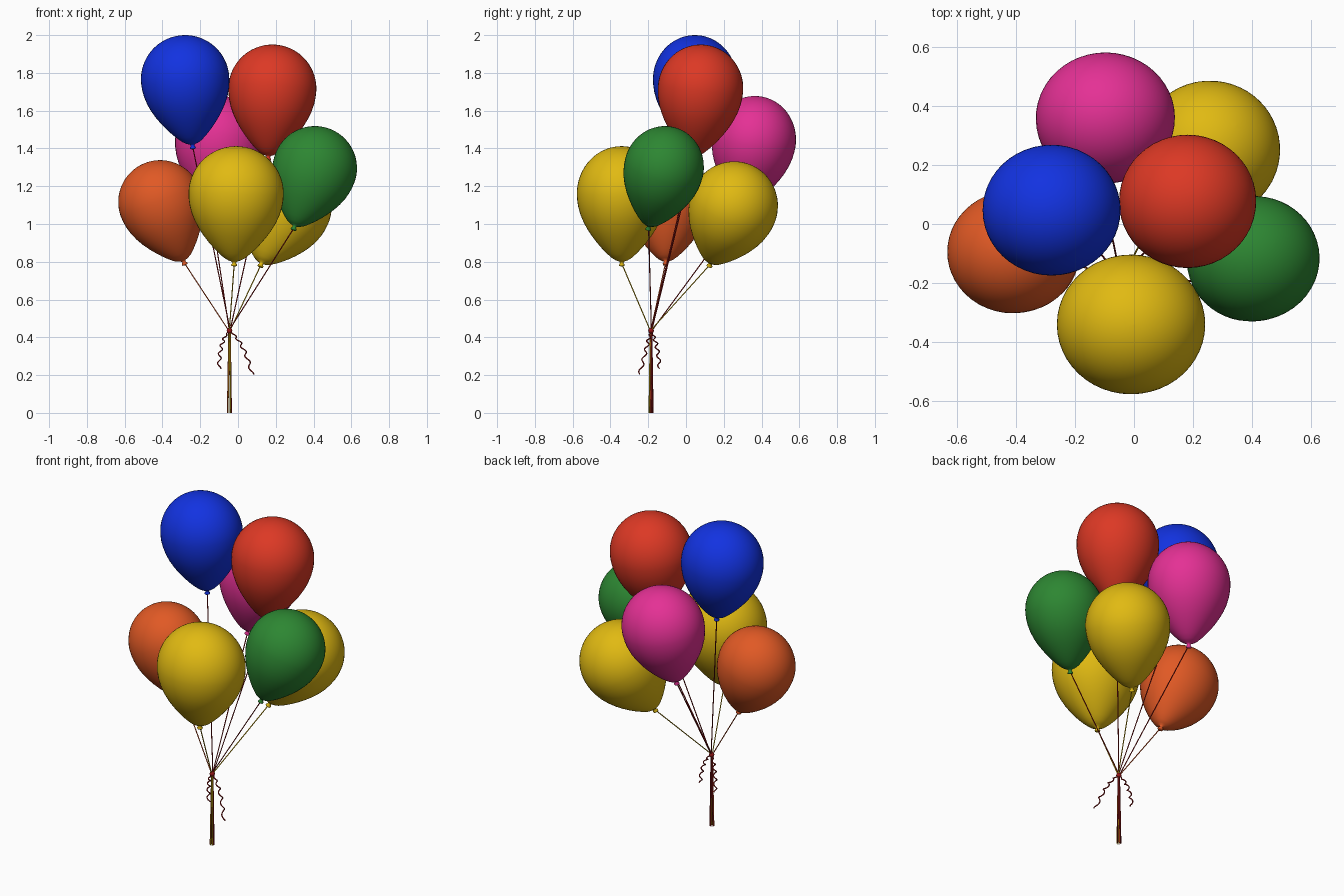
import bpy, bmesh, math
from mathutils import Vector

if "Cube" in bpy.data.objects:
    bpy.data.objects.remove(bpy.data.objects["Cube"])

KNOT = Vector((-0.045, -0.185, 0.435))
COLOURS = {
    "blue": (0.006, 0.032, 0.75), "red": (0.72, 0.04, 0.018),
    "yellow": (0.75, 0.49, 0.006), "green": (0.026, 0.24, 0.032),
    "pink": (0.78, 0.03, 0.3), "orange": (0.75, 0.1, 0.018),
    "dark red": (0.3, 0.008, 0.008),
}
MATS = {}
for name, rgb in COLOURS.items():
    MATS[name] = bpy.data.materials.new(name)
    MATS[name].diffuse_color = (*rgb, 1)


def lathe(name, profile, colour, sides=48):
    """Surface of revolution about z; profile runs bottom to top, ends closed."""
    bm = bmesh.new()
    rings = []
    for r, z in profile:
        rings.append([bm.verts.new((r * math.cos(2 * math.pi * i / sides),
                                    r * math.sin(2 * math.pi * i / sides), z))
                      for i in range(sides)])
    for a, b in zip(rings, rings[1:]):
        for i in range(sides):
            j = (i + 1) % sides
            bm.faces.new((a[i], a[j], b[j], b[i]))
    bm.faces.new(rings[0][::-1])
    bm.faces.new(rings[-1])
    me = bpy.data.meshes.new(name)
    bm.to_mesh(me)
    bm.free()
    me.shade_smooth()
    me.materials.append(MATS[colour])
    ob = bpy.data.objects.new(name, me)
    bpy.context.collection.objects.link(ob)
    return ob


def tube(name, points, radius, colour):
    """Round cord through the points, turned into a mesh."""
    cu = bpy.data.curves.new(name, 'CURVE')
    cu.dimensions = '3D'
    cu.bevel_depth = radius
    cu.bevel_resolution = 2
    cu.use_fill_caps = True
    sp = cu.splines.new('POLY')
    sp.points.add(len(points) - 1)
    for p, co in zip(sp.points, points):
        p.co = (*co, 1)
    cu.materials.append(MATS[colour])
    ob = bpy.data.objects.new(name, cu)
    bpy.context.collection.objects.link(ob)
    bpy.ops.object.select_all(action='DESELECT')
    ob.select_set(True)
    bpy.context.view_layer.objects.active = ob
    bpy.ops.object.convert(target='MESH')


# lower half of the balloon: (radius, depth) as fractions of R and of lower length
LOWER = [(0.06, 1.0), (0.13, 0.985), (0.22, 0.95), (0.33, 0.885), (0.44, 0.81),
         (0.55, 0.725), (0.66, 0.63), (0.76, 0.53), (0.85, 0.42), (0.92, 0.31),
         (0.97, 0.19), (0.993, 0.09)]


def balloon(name, colour, centre, neck, rx, ry):
    centre, neck = Vector(centre), Vector(neck)
    axis = centre - neck
    low = axis.length - 0.012
    prof = [(0.006, -low - 0.026), (0.015, -low - 0.024), (0.016, -low - 0.018),
            (0.009, -low - 0.008)]                      # tied lip
    prof += [(r * rx, -d * low) for r, d in LOWER]
    prof += [(rx * math.cos(a), rx * math.sin(a))
             for a in (math.radians(t) for t in range(0, 90, 5))]
    prof.append((0.002, rx))
    ob = lathe(name, prof, colour)
    ob.scale = (1, ry / rx, 1)
    ob.rotation_mode = 'QUATERNION'
    ob.rotation_quaternion = Vector((0, 0, 1)).rotation_difference(axis)
    ob.location = centre


# name, colour, string colour, centre, neck, x radius, y radius
BALLOONS = [
    ("blue_balloon", "blue", "dark red", (-0.28, 0.047, 1.766), (-0.24, 0.045, 1.41), 0.234, 0.222),
    ("red_balloon", "red", "dark red", (0.182, 0.077, 1.717), (0.16, 0.04, 1.35), 0.233, 0.226),
    ("pink_balloon", "pink", "dark red", (-0.097, 0.36, 1.442), (-0.145, 0.3, 1.09), 0.236, 0.222),
    ("green_balloon", "green", "dark red", (0.407, -0.117, 1.296), (0.297, -0.198, 0.98), 0.223, 0.211),
    ("orange_balloon", "orange", "orange", (-0.412, -0.095, 1.116), (-0.285, -0.108, 0.795), 0.222, 0.208),
    ("front_yellow_balloon", "yellow", "yellow", (-0.01, -0.341, 1.16), (-0.02, -0.34, 0.79), 0.252, 0.237),
    ("back_yellow_balloon", "yellow", "yellow", (0.257, 0.252, 1.093), (0.122, 0.127, 0.785), 0.239, 0.234),
]
for i, (name, col, scol, centre, neck, rx, ry) in enumerate(BALLOONS):
    balloon(name, col, centre, neck, rx, ry)
    # string from lip to knot, then hanging tail down to the ground
    a = 2 * math.pi * i / len(BALLOONS)
    off = Vector((math.cos(a), math.sin(a), 0))
    foot = Vector((-0.046, -0.185, 0)) + off * 0.011
    tube(name.replace("balloon", "string"),
         [neck, KNOT + off * 0.004, foot], 0.003, scol)

# knot: small wrapped band
knot = lathe("knot", [(0.006, -0.014), (0.013, -0.009), (0.015, 0),
                      (0.013, 0.009), (0.006, 0.014)], "dark red", 16)
knot.location = KNOT


# two curly ribbon ends
def ribbon(name, mid, end):
    mid, end = Vector(mid), Vector(end)
    pts = []
    n = 70
    for k in range(n + 1):
        t = k / n
        p = KNOT * (1 - t) ** 2 + mid * 2 * t * (1 - t) + end * t * t
        w = 0.009 * min(1, t * 3)
        ang = t * 5 * 2 * math.pi
        pts.append(p + Vector((w * math.cos(ang), w * math.sin(ang), 0)))
    tube(name, pts, 0.0035, "dark red")


ribbon("left_ribbon", (-0.1, -0.15, 0.38), (-0.1, -0.14, 0.235))
ribbon("right_ribbon", (0.03, -0.2, 0.38), (0.075, -0.245, 0.205))

for m in bpy.data.materials:
    if m.users and not m.is_grease_pencil:
        m.use_nodes = True
        m.node_tree.nodes["Principled BSDF"].inputs["Base Color"].default_value = m.diffuse_color
